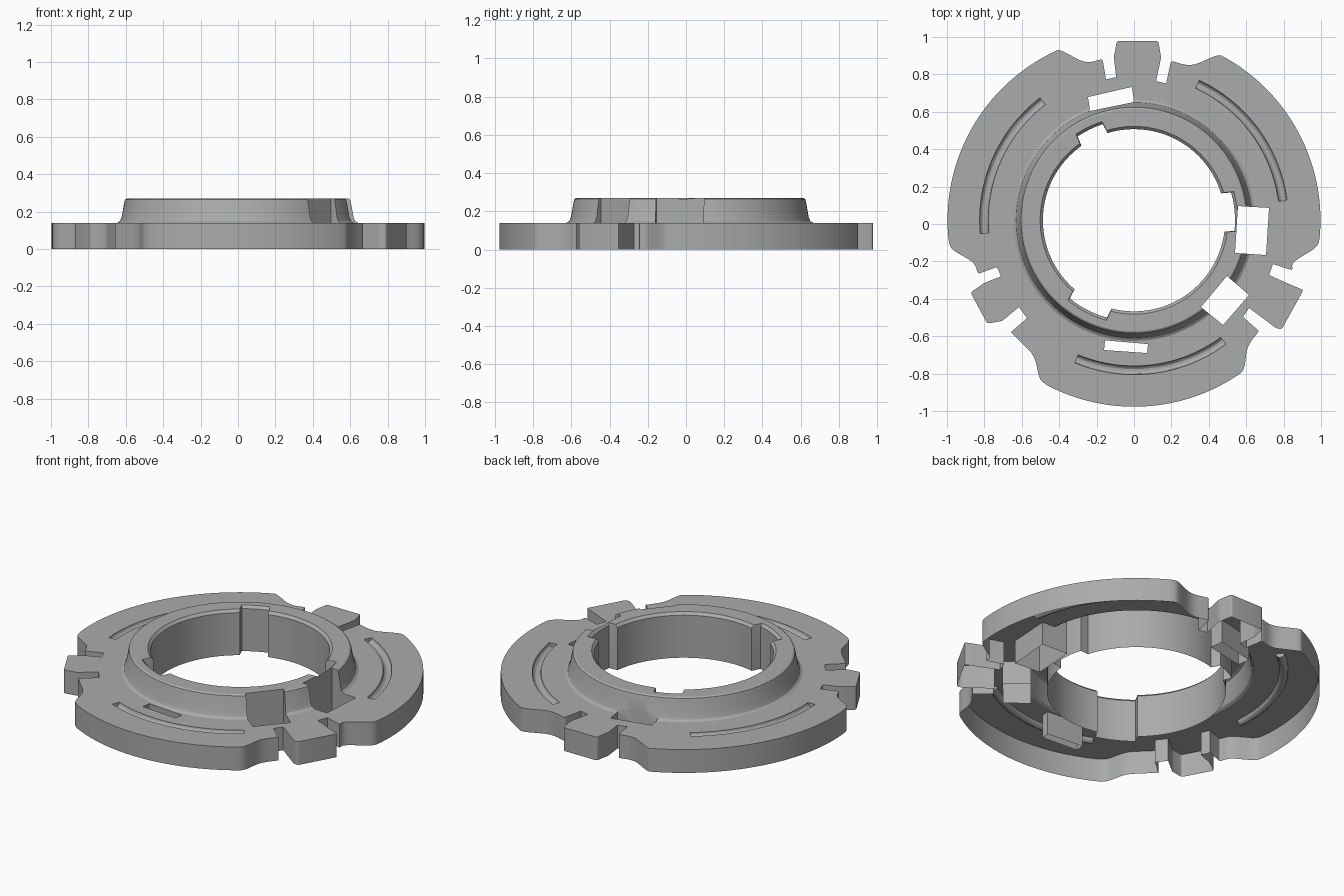
import bpy, bmesh, math
from mathutils import Vector

if "Cube" in bpy.data.objects:
    bpy.data.objects.remove(bpy.data.objects["Cube"])

CY = 0.02          # y of the common axis
PLATE_Z, HUB_Z = 0.14, 0.27

grey = bpy.data.materials.new("metal_grey")
grey.diffuse_color = (0.40, 0.41, 0.405, 1)
grey.use_nodes = True
grey.node_tree.nodes["Principled BSDF"].inputs["Base Color"].default_value = grey.diffuse_color


def polar(r, deg):
    a = math.radians(deg)
    return (r * math.cos(a), CY + r * math.sin(a))


def arc(r, a0, a1, step=2.0):
    n = max(2, round(abs(a1 - a0) / step))
    return [polar(r, a0 + (a1 - a0) * i / n) for i in range(n + 1)]


def loft(name, rings, closed=False):
    """Skin a list of equal-length rings; cap both ends unless closed."""
    bm = bmesh.new()
    vs = [[bm.verts.new(p) for p in ring] for ring in rings]
    m = len(rings[0])
    for k in range(len(vs) if closed else len(vs) - 1):
        a, b = vs[k], vs[(k + 1) % len(vs)]
        for i in range(m):
            j = (i + 1) % m
            bm.faces.new((a[i], a[j], b[j], b[i]))
    if not closed:
        bm.faces.new(vs[0][::-1])
        bm.faces.new(vs[-1])
    bmesh.ops.recalc_face_normals(bm, faces=bm.faces)
    me = bpy.data.meshes.new(name)
    bm.to_mesh(me)
    bm.free()
    ob = bpy.data.objects.new(name, me)
    bpy.context.collection.objects.link(ob)
    return ob


def prism(name, pts, z0, z1):
    return loft(name, [[(x, y, z) for x, y in pts] for z in (z0, z1)])


def rounded(pts):
    """Replace each (x, y, radius) corner by a short curve."""
    out = []
    for i, (x, y, r) in enumerate(pts):
        p = Vector((x, y))
        if r == 0:
            out.append((x, y))
            continue
        q0, q1 = Vector(pts[i - 1][:2]), Vector(pts[(i + 1) % len(pts)][:2])
        a = p + (q0 - p).normalized() * min(r, 0.45 * (q0 - p).length)
        b = p + (q1 - p).normalized() * min(r, 0.45 * (q1 - p).length)
        for t in (0, 0.25, 0.5, 0.75, 1):
            out.append(tuple(a * (1 - t) ** 2 + p * 2 * t * (1 - t) + b * t * t))
    return out


# Flange outline: three long arcs joined by a tab between two slots
S, L = 0.012, 0.05     # small and large corner rounding
top_gap = [(.44, .902, L), (.305, .842, L), (.198, .872, S), (.172, .752, 0),
           (.118, .763, 0), (.145, .89, S), (.13, .978, S), (-.092, .978, S),
           (-.108, .89, S), (-.095, .785, 0), (-.15, .773, 0), (-.168, .882, S),
           (-.257, .858, L), (-.40, .934, L)]
left_gap = [(-.98, -.135, L), (-.853, -.205, L), (-.834, -.267, S),
            (-.733, -.23, 0), (-.711, -.28, 0), (-.80, -.315, S),
            (-.874, -.366, S), (-.785, -.532, S), (-.706, -.519, S),
            (-.615, -.444, 0), (-.572, -.503, 0), (-.658, -.578, 0),
            (-.53, -.705, L), (-.507, -.83, L)]
right_gap = [(.59, -.785, L), (.604, -.655, L), (.668, -.572, 0), (.583, -.497, 0),
             (.615, -.449, 0), (.76, -.557, S), (.79, -.562, S), (.906, -.353, S),
             (.829, -.321, S), (.722, -.273, 0), (.743, -.214, 0), (.848, -.248, S),
             (.843, -.207, L), (.985, -.12, L)]
sharp = lambda pts: [(x, y, 0) for x, y in pts]
R = 0.997
outline = rounded(sharp(arc(R, -5, 62)) + top_gap + sharp(arc(R, 115, 186)) + left_gap
                  + sharp(arc(R, 242, 303)) + right_gap)
flange = prism("flange", outline, 0, PLATE_Z)

# Raised hub with a flared foot and softened rim
hub_profile = [(.60, .05), (.645, .10), (.645, PLATE_Z), (.631, .149), (.622, .17),
               (.608, .25), (.604, .264), (.595, HUB_Z)]
hub = loft("hub", [[(*p, z) for p in arc(r, 0, 360, 2.5)[:-1]] for r, z in hub_profile])

# Bore with three keyways and a chamfered upper rim
BORE, KEY = 0.487, 0.54
keys = [(-6, 16), (108, 124), (230.5, 254.5)]
bore_polar = []
for i, (a0, a1) in enumerate(keys):
    nxt = keys[(i + 1) % 3][0] + (360 if i == 2 else 0)
    for r, s, e in ((KEY, a0, a1), (BORE, a1 + 1.2, nxt - 1.2)):
        n = round((e - s) / 2.5)
        bore_polar += [(r, s + (e - s) * k / n) for k in range(n + 1)]
bore = loft("bore_cutter", [[(*polar(r + d, a), z) for r, a in bore_polar]
                            for d, z in ((0, -.1), (0, .255), (.03, .285))])

# Rectangular through slots around the hub
slots = [[(-.246, .679), (-.011, .733), (0, .652), (-.235, .604)],
         [(.556, .096), (.722, .086), (.706, -.166), (.54, -.155)],
         [(.497, -.278), (.615, -.38), (.476, -.54), (.358, -.444)],
         [(-.155, -.622), (.075, -.642), (.07, -.69), (-.16, -.674)]]
cutters = [bore] + [prism("slot_cutter", s, -.1, .4) for s in slots]

# Curved half-round grooves in the flange top
for a0, a1 in ((7.5, 65), (127.5, 185), (247.5, 306.5)):
    rings = []
    for k in range(31):
        a = a0 + (a1 - a0) * k / 30
        rings.append([(*polar(.802 + .024 * math.cos(t), a), PLATE_Z + .024 * math.sin(t))
                      for t in [2 * math.pi * (j + .5) / 12 for j in range(12)]])
    cutters.append(loft("groove_cutter", rings))

# Join flange and hub, then cut
for op, tools in (("UNION", [hub]), ("DIFFERENCE", cutters)):
    for tool in tools:
        mod = flange.modifiers.new(op.lower(), "BOOLEAN")
        mod.operation, mod.solver, mod.object = op, "EXACT", tool
deps = bpy.context.evaluated_depsgraph_get()
body = bpy.data.meshes.new_from_object(flange.evaluated_get(deps))
flange.modifiers.clear()
flange.data = body
for tool in [hub] + cutters:
    bpy.data.objects.remove(tool)

# Open the underside so the part is a hollow shell
bm = bmesh.new()
bm.from_mesh(body)
under = [f for f in bm.faces if all(abs(v.co.z) < 1e-4 for v in f.verts)]
bmesh.ops.delete(bm, geom=under, context="FACES")
bm.to_mesh(body)
bm.free()

flange.name = "ring_flange"
body.materials.clear()
body.materials.append(grey)
for p in body.polygons:
    p.material_index = 0
bpy.context.view_layer.objects.active = flange
flange.select_set(True)
bpy.ops.object.shade_smooth_by_angle(angle=math.radians(30))
